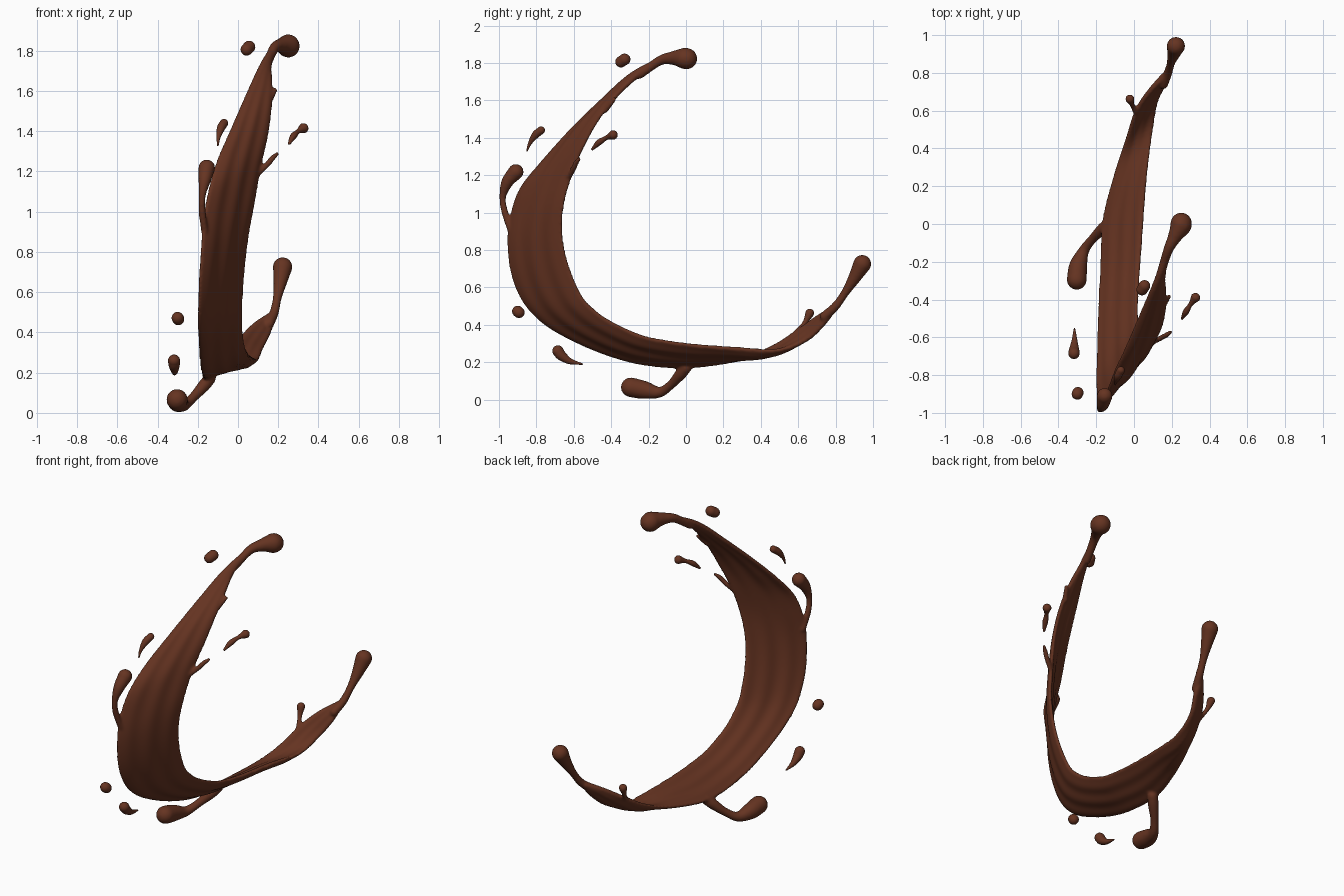
import bpy, bmesh, math
from mathutils import Vector

brown = bpy.data.materials.new("chocolate brown")
brown.diffuse_color = (0.132, 0.034, 0.0155, 1)


def spline(pts, n):
    """Catmull-Rom resampling of points of any dimension."""
    p = [Vector(q) for q in pts]
    p = [p[0] * 2 - p[1]] + p + [p[-1] * 2 - p[-2]]
    out = []
    for i in range(1, len(p) - 2):
        a, b, c, d = p[i - 1:i + 3]
        for k in range(n):
            t = k / n
            out.append((b * 2 + (c - a) * t + (a * 2 - b * 5 + c * 4 - d) * t * t
                        + (b * 3 - a - c * 3 + d) * t ** 3) * 0.5)
    return out + [p[-2]]


def skin(bm, rings):
    """Join rings of points into a closed skin."""
    rows = [[bm.verts.new(co) for co in r] for r in rings]
    n = len(rows[0])
    for r, s in zip(rows, rows[1:]):
        for j in range(n):
            bm.faces.new((r[j], r[(j + 1) % n], s[(j + 1) % n], s[j]))
    bm.faces.new(rows[0])
    bm.faces.new(rows[-1])


def tube(bm, pts, sides=20):
    """Round-ended tube through (x, y, z, radius) points."""
    s = spline(pts, 8)
    c = [(q.to_3d(), max(q[3], 0.002)) for q in s]
    t0 = (c[1][0] - c[0][0]).normalized()
    t1 = (c[-1][0] - c[-2][0]).normalized()
    ks = [math.sin(math.radians(a)) for a in (15, 30, 45, 60, 75, 87)]
    (p0, r0), (p1, r1) = c[0], c[-1]
    c = ([(p0 - t0 * r0 * k, r0 * math.sqrt(1 - k * k)) for k in reversed(ks)] + c
         + [(p1 + t1 * r1 * k, r1 * math.sqrt(1 - k * k)) for k in ks])
    ax = t0.orthogonal()
    rings = []
    for i, (p, r) in enumerate(c):
        t = (c[min(i + 1, len(c) - 1)][0] - c[max(i - 1, 0)][0]).normalized()
        ax = (ax - t * ax.dot(t)).normalized()
        bi = t.cross(ax)
        rings.append([p + (ax * math.cos(a) + bi * math.sin(a)) * r
                      for a in (2 * math.pi * j / sides for j in range(sides))])
    skin(bm, rings)


def finish(bm, name):
    bmesh.ops.recalc_face_normals(bm, faces=bm.faces)
    me = bpy.data.meshes.new(name)
    bm.to_mesh(me)
    bm.free()
    me.materials.append(brown)
    for f in me.polygons:
        f.use_smooth = True
    ob = bpy.data.objects.new(name, me)
    bpy.context.collection.objects.link(ob)
    return ob


# Ribbon edges, from the top tip round to the low tip
outer_edge = [(.175, -.13, 1.835), (.11, -.30, 1.735), (.04, -.46, 1.585), (-.04, -.65, 1.40),
              (-.10, -.78, 1.26), (-.14, -.89, 1.12), (-.17, -.94, .96), (-.18, -.95, .81),
              (-.19, -.925, .65), (-.195, -.86, .51), (-.195, -.75, .40), (-.19, -.59, .31),
              (-.185, -.405, .235), (-.175, -.215, .188), (-.165, .02, .175), (-.10, .28, .215),
              (-.04, .46, .285), (.01, .60, .375), (.075, .70, .445), (.15, .78, .495)]
inner_edge = [(.185, -.13, 1.80), (.165, -.26, 1.725), (.17, -.37, 1.625), (.165, -.46, 1.51),
              (.145, -.54, 1.37), (.11, -.605, 1.22), (.08, -.655, 1.05), (.05, -.665, .89),
              (.03, -.635, .73), (.018, -.57, .57), (.018, -.505, .49), (.018, -.41, .42),
              (.028, -.25, .345), (.038, -.12, .315), (.05, .05, .292), (.07, .28, .275),
              (.10, .50, .265), (.125, .65, .32), (.165, .74, .405), (.175, .79, .475)]

# Curved ribbon: slightly cupped, rippled cross-section
bm = bmesh.new()
A, B = spline(outer_edge, 8), spline(inner_edge, 8)
mid = [(a + b) / 2 for a, b in zip(A, B)]
rings = []
for i, m in enumerate(mid):
    t = (mid[min(i + 1, len(mid) - 1)] - mid[max(i - 1, 0)]).normalized()
    half = (B[i] - A[i]) / 2
    nrm = t.cross(half).normalized()
    w = min(1, half.length / 0.15)
    half *= 1.0 + 0.02 * w
    depth = 0.008 * w + 0.02 * math.exp(-((m.y - 0.42) / 0.15) ** 2)
    ring = []
    for j in range(64):
        a = 2 * math.pi * j / 64
        u, s = math.cos(a), math.sin(a)
        thick = 0.019 * math.copysign(abs(s) ** 0.6, s)
        cup = depth * (1 - u * u)
        ripple = 0.0035 * w * math.sin(9 * u + 0.03 * i) * (1 - u ** 4)
        ring.append(m + half * u + nrm * (thick + cup + ripple))
    rings.append(ring)
skin(bm, rings)

# Tendrils fused into the ribbon
tendrils = [
    # top tip
    [(.145, -.25, 1.735, .022), (.18, -.14, 1.812, .026), (.215, -.07, 1.826, .037), (.245, -.015, 1.825, .056),
     (.25, .003, 1.823, .057)],
    # low tip
    [(.155, .74, .445, .026), (.18, .80, .50, .023), (.195, .85, .57, .022), (.21, .90, .65, .034),
     (.222, .942, .725, .049)],
    # upright on the outer edge
    [(-.165, -.935, .90, .018), (-.178, -.968, 1.0, .018), (-.178, -.98, 1.08, .018),
     (-.165, -.957, 1.16, .032), (-.155, -.91, 1.218, .042)],
    # hanging foot
    [(-.14, .0, .17, .03), (-.17, -.03, .135, .031), (-.22, -.08, .08, .024), (-.265, -.14, .04, .029),
     (-.295, -.22, .051, .048), (-.303, -.295, .066, .053)],
    # small bud on the low arm
    [(.01, .59, .36, .015), (-.012, .635, .41, .014), (-.022, .662, .463, .025)],
    # inner spur and nub
    [(.10, -.625, 1.19, .014), (.145, -.602, 1.235, .015), (.175, -.585, 1.27, .014), (.195, -.57, 1.288, .010)],
    [(.155, -.43, 1.55, .016), (.185, -.385, 1.605, .012)],
]
for path in tendrils:
    tube(bm, path)
splash = finish(bm, "splash_ribbon")
rm = splash.modifiers.new("fuse", 'REMESH')
rm.mode = 'VOXEL'
rm.voxel_size = 0.008
rm.use_smooth_shade = True
sm = splash.modifiers.new("soften", 'SMOOTH')
sm.factor = 0.5
sm.iterations = 5

# Loose droplets
droplets = [
    [(.043, -.348, 1.806, .030), (.055, -.328, 1.819, .031)],
    [(-.10, -.85, 1.33, .004), (-.097, -.835, 1.37, .010), (-.085, -.805, 1.415, .020), (-.07, -.775, 1.44, .021)],
    [(.255, -.50, 1.34, .007), (.275, -.465, 1.375, .016), (.30, -.425, 1.40, .012), (.325, -.39, 1.415, .025)],
    [(-.30, -.90, .472, .030), (-.297, -.893, .466, .030)],
    [(-.315, -.555, .19, .004), (-.315, -.62, .205, .016), (-.317, -.665, .235, .027), (-.318, -.685, .26, .030)],
]
for i, path in enumerate(droplets, 1):
    bm = bmesh.new()
    tube(bm, path, 24)
    finish(bm, f"droplet_{i}")
